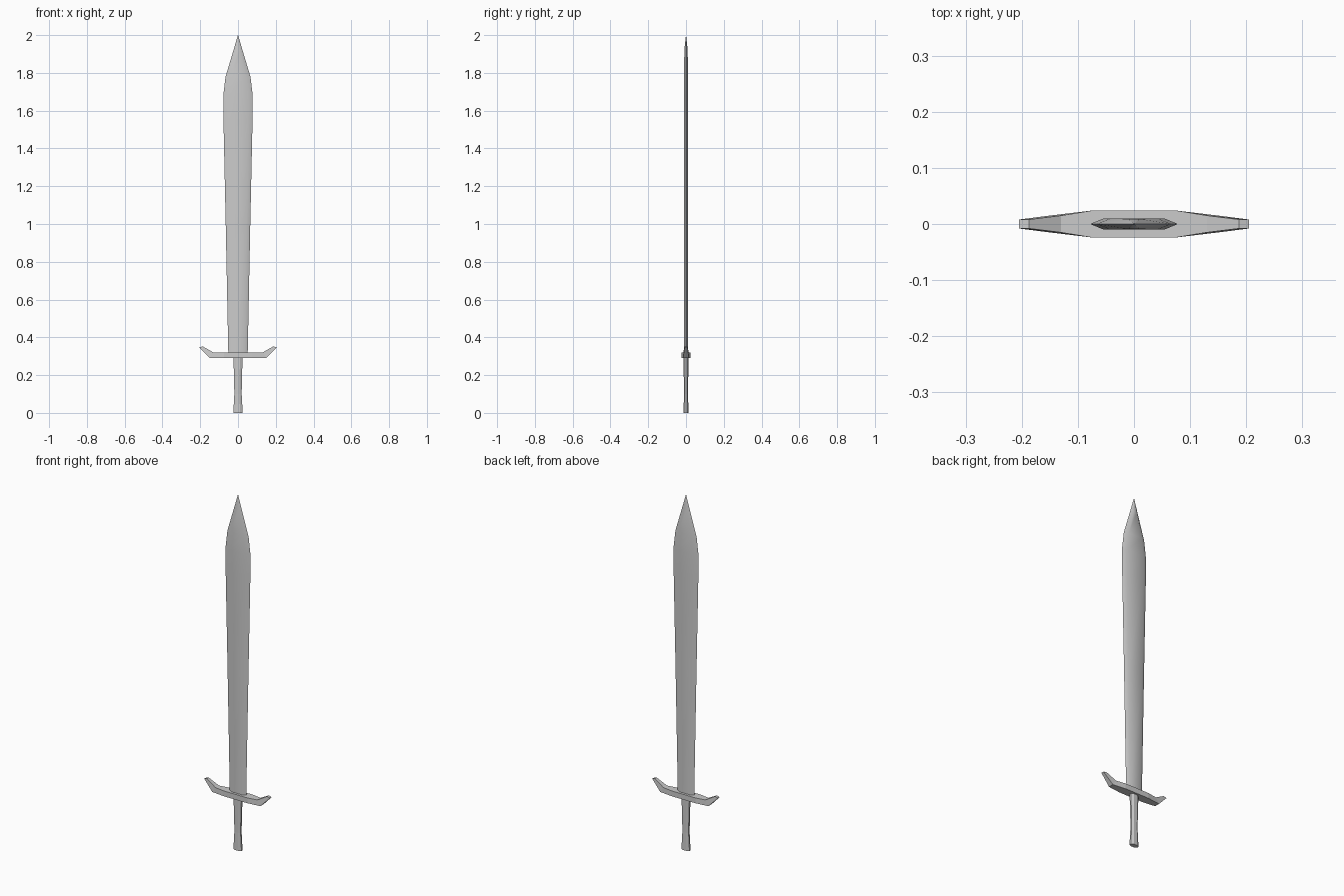
import bpy, bmesh, math

if "Cube" in bpy.data.objects:
    bpy.data.objects.remove(bpy.data.objects["Cube"])


def loft(name, rings, smooth=True):
    """Skin a list of equal-length point rings and cap both ends."""
    bm = bmesh.new()
    loops = [[bm.verts.new(p) for p in ring] for ring in rings]
    n = len(loops[0])
    for a, b in zip(loops, loops[1:]):
        for i in range(n):
            j = (i + 1) % n
            bm.faces.new((a[i], a[j], b[j], b[i]))
    bm.faces.new(loops[0][::-1])
    bm.faces.new(loops[-1])
    bmesh.ops.remove_doubles(bm, verts=bm.verts, dist=1e-5)
    bmesh.ops.recalc_face_normals(bm, faces=bm.faces)
    me = bpy.data.meshes.new(name)
    bm.to_mesh(me)
    bm.free()
    ob = bpy.data.objects.new(name, me)
    bpy.context.collection.objects.link(ob)
    if smooth:
        bpy.ops.object.select_all(action='DESELECT')
        ob.select_set(True)
        bpy.context.view_layer.objects.active = ob
        bpy.ops.object.shade_smooth_by_angle(angle=math.radians(30))
    return ob


# Blade: flattened hexagonal section (z, half width, half flat, half thickness)
def blade_ring(z, w, f, t):
    return [(w, 0, z), (f, t, z), (-f, t, z), (-w, 0, z), (-f, -t, z), (f, -t, z)]


loft("blade", [blade_ring(*s) for s in [
    (0.30, 0.051, 0.034, 0.010),
    (1.00, 0.065, 0.045, 0.010),
    (1.55, 0.077, 0.054, 0.010),
    (1.68, 0.078, 0.054, 0.010),
    (1.78, 0.066, 0.042, 0.010),
    (1.92, 0.024, 0.010, 0.009),
    (2.00, 0.0005, 0.0002, 0.0003)]])


# Crossguard: (top x, top z, bottom x, bottom z, half depth), mirrored in x
half = [(0.075, 0.32, 0.075, 0.29, 0.024),
        (0.130, 0.32, 0.150, 0.29, 0.015),
        (0.187, 0.352, 0.205, 0.347, 0.008)]


def guard_ring(s, side):
    tx, tz, bx, bz, d = s
    return [(side * tx, -d, tz), (side * tx, d, tz), (side * bx, d, bz), (side * bx, -d, bz)]


loft("crossguard", [guard_ring(s, -1) for s in half[::-1]] +
     [guard_ring(s, 1) for s in half], smooth=False)


# Grip: eight-sided oval waisted in the middle (z, half width, half depth)
def grip_ring(z, w, d):
    return [(w * math.cos(a), d * math.sin(a), z)
            for a in (math.tau * (i + 0.5) / 8 for i in range(8))]


loft("grip", [grip_ring(*s) for s in [
    (0.00, 0.027, 0.014),
    (0.10, 0.021, 0.012),
    (0.20, 0.023, 0.013),
    (0.30, 0.027, 0.014)]], smooth=False)
